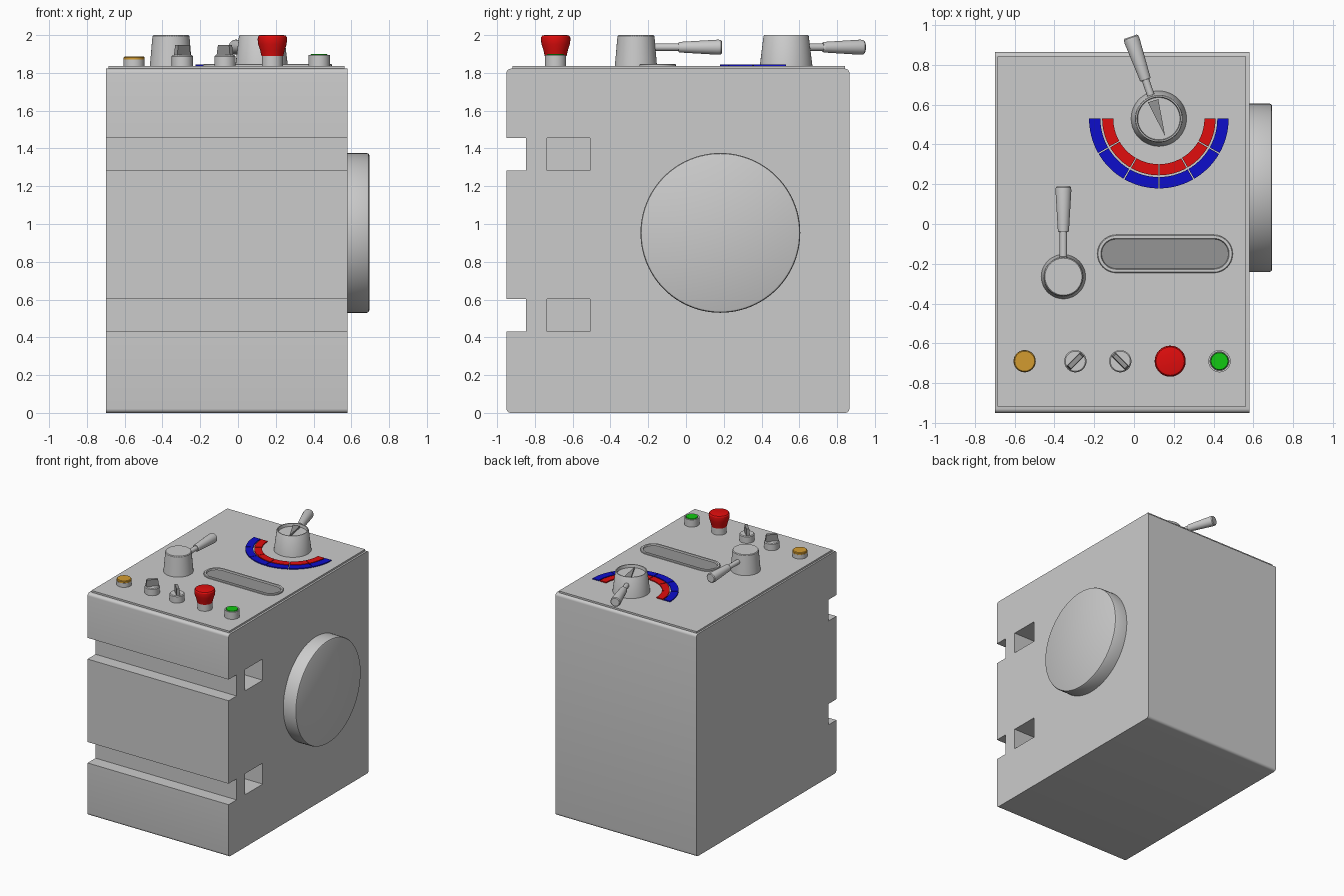
import bpy, bmesh
from math import sin, cos, pi, radians
from mathutils import Matrix, Vector

if "Cube" in bpy.data.objects:
    bpy.data.objects.remove(bpy.data.objects["Cube"])

PLATE = 1.836   # top of the control plate


def material(name, rgb):
    m = bpy.data.materials.new(name)
    m.diffuse_color = (*rgb, 1)
    m.use_nodes = True
    m.node_tree.nodes["Principled BSDF"].inputs["Base Color"].default_value = m.diffuse_color
    return m


RED = material("red", (0.75, 0.004, 0.004))
BLUE = material("blue", (0.004, 0.004, 0.6))
GREEN = material("green", (0.006, 0.58, 0.006))
AMBER = material("amber", (0.65, 0.33, 0.03))
DARK = material("dark_grey", (0.3, 0.3, 0.3))


def finish(name, bm, mat=None, matrix=None, smooth=True):
    bmesh.ops.recalc_face_normals(bm, faces=bm.faces)
    me = bpy.data.meshes.new(name)
    bm.to_mesh(me)
    bm.free()
    ob = bpy.data.objects.new(name, me)
    bpy.context.collection.objects.link(ob)
    if matrix:
        ob.matrix_world = matrix
    if mat:
        me.materials.append(mat)
    if smooth:
        bpy.ops.object.select_all(action='DESELECT')
        ob.select_set(True)
        bpy.context.view_layer.objects.active = ob
        bpy.ops.object.shade_smooth_by_angle(angle=radians(30))
    return ob


def lathe(name, profile, loc, axis=(0, 0, 1), mat=None, n=48):
    """Revolve (radius, height) points around an axis, capping both ends."""
    bm = bmesh.new()
    rings = [[bm.verts.new((r * cos(2 * pi * i / n), r * sin(2 * pi * i / n), z))
              for i in range(n)] for r, z in profile]
    for a, b in zip(rings, rings[1:]):
        for i in range(n):
            j = (i + 1) % n
            bm.faces.new((a[i], a[j], b[j], b[i]))
    bm.faces.new(rings[0])
    bm.faces.new(rings[-1])
    rot = Vector(axis).to_track_quat('Z', 'Y').to_matrix().to_4x4()
    return finish(name, bm, mat, Matrix.Translation(loc) @ rot)


def prism(name, points, vec, mat=None, smooth=False):
    """Extrude a planar outline of 3D points."""
    bm = bmesh.new()
    f = bm.faces.new([bm.verts.new(p) for p in points])
    ext = bmesh.ops.extrude_face_region(bm, geom=[f])['geom']
    bmesh.ops.translate(bm, vec=vec, verts=[v for v in ext if isinstance(v, bmesh.types.BMVert)])
    return finish(name, bm, mat, smooth=smooth)


def box(name, lo, hi, mat=None):
    return prism(name, [(lo[0], lo[1], lo[2]), (hi[0], lo[1], lo[2]), (hi[0], hi[1], lo[2]),
                        (lo[0], hi[1], lo[2])], (0, 0, hi[2] - lo[2]), mat)


def corner(y, z, start, r=0.022, n=5):
    return [(y + r * cos(start + pi / 2 * i / n), z + r * sin(start + pi / 2 * i / n))
            for i in range(n + 1)]


# Cabinet: side profile with rounded corners and two front channels
Y0, Y1, TOP, r = -0.95, 0.865, 1.822, 0.022
SLOTS = [(0.43, 0.602), (1.282, 1.456)]
side = corner(Y0 + r, r, pi) + corner(Y1 - r, r, 1.5 * pi)
side += corner(Y1 - r, TOP - r, 0) + corner(Y0 + r, TOP - r, pi / 2)
for lo, hi in reversed(SLOTS):
    side += [(Y0, hi), (-0.847, hi), (-0.847, lo), (Y0, lo)]
cabinet = prism("cabinet", [(-0.7, y, z) for y, z in side], (1.28, 0, 0), smooth=True)

# Blind pockets in the right side
for lo, hi in SLOTS:
    cutter = box("pocket_cutter", (0.38, -0.737, lo), (0.7, -0.508, hi))
    cutter.hide_render = True
    mod = cabinet.modifiers.new("pocket", 'BOOLEAN')
    mod.operation, mod.object, mod.solver = 'DIFFERENCE', cutter, 'EXACT'
    bpy.context.view_layer.objects.active = cabinet
    bpy.ops.object.modifier_apply(modifier=mod.name)
    bpy.data.objects.remove(cutter)

# Control plate and round side cover
box("control_plate", (-0.686, -0.918, 1.81), (0.564, 0.842, PLATE))
lathe("side_cover", [(0.423, -0.01), (0.423, 0.103), (0.419, 0.111), (0.411, 0.115)],
      (0.58, 0.182, 0.953), (1, 0, 0), n=96)


# Lever knobs with a rod and a tapered grip
def lever(name, x, y, profile, angle, start, end):
    lathe(name + "_hub", profile, (x, y, PLATE))
    axis = (sin(angle), cos(angle), 0)
    at = (x, y, 1.936)
    lathe(name + "_rod", [(0.019, 0.06), (0.019, start + 0.01)], at, axis, n=24)
    lathe(name + "_grip", [(0.024, start), (0.028, start + 0.006), (0.04, end - 0.02),
                           (0.038, end - 0.006), (0.032, end)], at, axis, n=32)


GX, GY = 0.125, 0.53
lever("main_lever", GX, GY, [(0.14, -0.005), (0.12, 0.158), (0.116, 0.164),
                             (0.109, 0.164), (0.106, 0.14)], radians(-19), 0.205, 0.436)
lever("small_lever", -0.355, -0.265, [(0.112, -0.005), (0.098, 0.158), (0.093, 0.164)],
      0, 0.225, 0.455)

# Pointer on the main hub
prism("pointer", [(0.07, 0.612, 1.974), (0.122, 0.628, 1.974), (0.157, 0.44, 1.974)],
      (0, 0, 0.016), DARK)


# Half-round scale: two coloured bands of six segments
def band(name, r0, r1, mat):
    for s in range(6):
        a0, a1 = pi + s * pi / 6, pi + (s + 1) * pi / 6
        g = 0.003 / r1
        a0, a1 = a0 + g * (s > 0), a1 - g * (s < 5)
        ang = [a0 + (a1 - a0) * i / 8 for i in range(9)]
        pts = [(GX + r1 * cos(a), GY + r1 * sin(a), PLATE - 0.004) for a in ang]
        pts += [(GX + r0 * cos(a), GY + r0 * sin(a), PLATE - 0.004) for a in reversed(ang)]
        prism(name, pts, (0, 0, 0.012), mat)


band("scale_outer", 0.294, 0.351, BLUE)
band("scale_inner", 0.229, 0.285, RED)


# Long display window: stadium frame around a dark pane
def stadium(rad, z, n=16):
    half = 0.245
    return [(0.156 + side * half + rad * cos(a), -0.15 + rad * sin(a), z)
            for side, base in ((1, -pi / 2), (-1, pi / 2))
            for a in [base + pi * i / n for i in range(n + 1)]]


bm = bmesh.new()
loops = [[bm.verts.new(p) for p in stadium(rad, PLATE + h)] for rad, h in
         ((0.096, -0.005), (0.096, 0.008), (0.092, 0.012), (0.078, 0.012), (0.072, -0.005))]
for a, b in zip(loops, loops[1:]):
    for i in range(len(a)):
        j = (i + 1) % len(a)
        bm.faces.new((a[i], a[j], b[j], b[i]))
finish("window_frame", bm)
prism("window_pane", stadium(0.074, PLATE - 0.004), (0, 0, 0.006), DARK)

# Row of buttons and selectors
ROW = -0.69
lathe("amber_collar", [(0.056, -0.005), (0.056, 0.034)], (-0.55, ROW, PLATE))
lathe("amber_button", [(0.055, 0.034), (0.055, 0.046), (0.05, 0.051)], (-0.55, ROW, PLATE), mat=AMBER)
lathe("green_collar", [(0.056, -0.005), (0.056, 0.059), (0.047, 0.059), (0.047, 0.05)], (0.43, ROW, PLATE))
lathe("green_button", [(0.045, 0.045), (0.045, 0.06), (0.042, 0.063)], (0.43, ROW, PLATE), mat=GREEN)
lathe("stop_stem", [(0.056, -0.005), (0.056, 0.06)], (0.182, ROW, PLATE))
lathe("stop_button", [(0.058, 0.054), (0.065, 0.085), (0.075, 0.115), (0.078, 0.14),
                      (0.077, 0.153), (0.071, 0.161), (0.06, 0.164)], (0.182, ROW, PLATE), mat=RED)
for x, turn in ((-0.295, pi / 4), (-0.069, -pi / 4)):
    lathe("selector_base", [(0.056, -0.005), (0.056, 0.052), (0.05, 0.058)], (x, ROW, PLATE))
    bm = bmesh.new()
    bmesh.ops.create_cube(bm, size=1)
    for v in bm.verts:
        taper = 0.84 if v.co.z > 0 else 1
        v.co = (v.co.x * 0.1 * taper, v.co.y * 0.026 * taper, 0.055 + (v.co.z + 0.5) * 0.056)
    finish("selector_bar", bm, DARK, Matrix.Translation((x, ROW, PLATE)) @ Matrix.Rotation(turn, 4, 'Z'),
           smooth=False)
